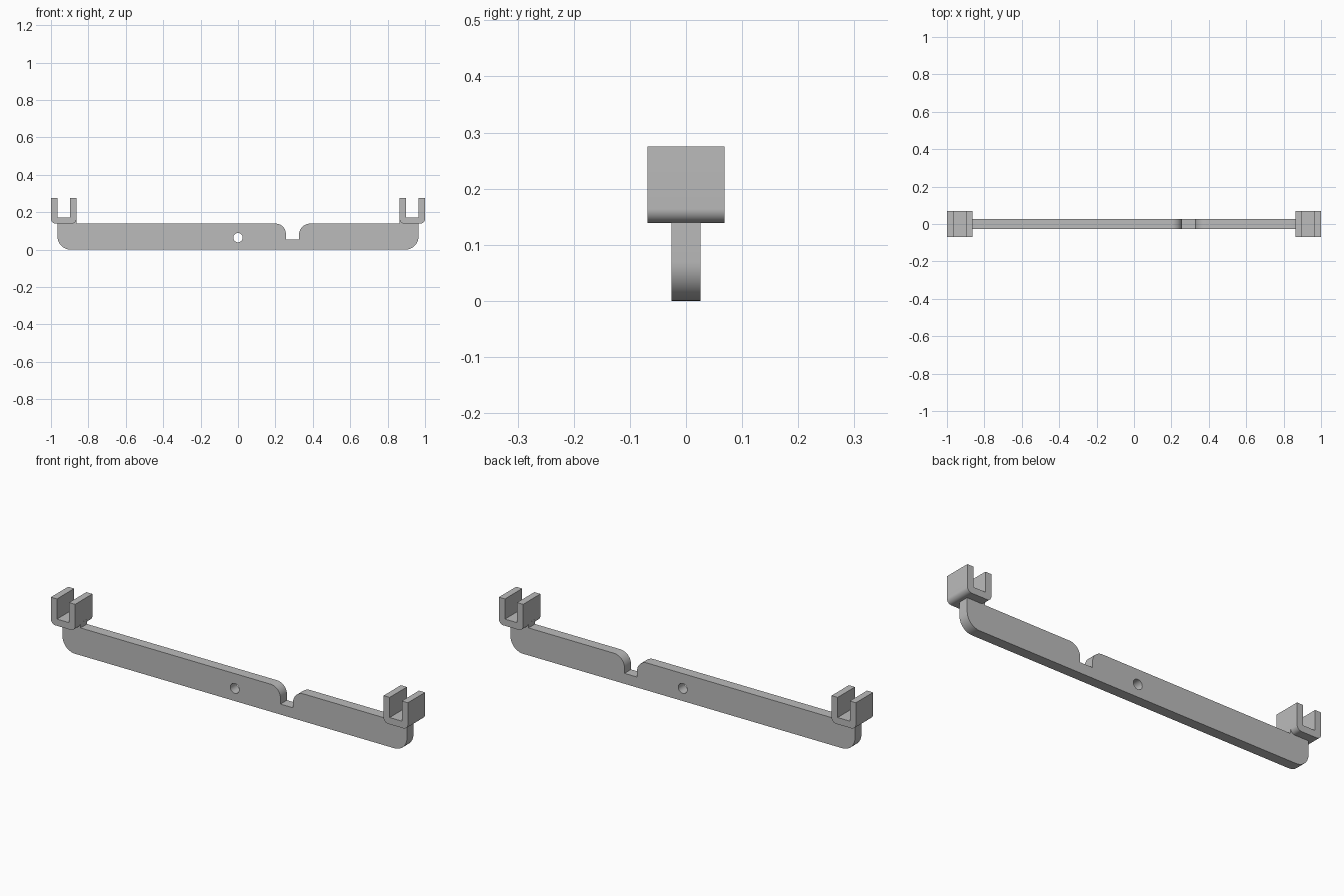
import bpy, bmesh, math
from mathutils import Vector

if "Cube" in bpy.data.objects:
    bpy.data.objects.remove(bpy.data.objects["Cube"])

grey = bpy.data.materials.new("plain_grey")
grey.use_nodes = True
colour = (0.5, 0.5, 0.5, 1)
grey.diffuse_color = colour
grey.node_tree.nodes["Principled BSDF"].inputs["Base Color"].default_value = colour


def rounded(corners, steps=10):
    """Round right-angled corners given as (x, z, radius)."""
    pts = []
    for i, (x, z, r) in enumerate(corners):
        p = Vector((x, z))
        if r == 0:
            pts.append(p)
            continue
        before = (Vector(corners[i - 1][:2]) - p).normalized()
        after = (Vector(corners[(i + 1) % len(corners)][:2]) - p).normalized()
        centre = p + (before + after) * r
        for k in range(steps + 1):
            t = math.pi / 2 * k / steps
            pts.append(centre - (after * math.cos(t) + before * math.sin(t)) * r)
    return pts


def extrude_profile(name, corners, half_depth, x=0):
    """Extrude an x-z outline symmetrically along y."""
    bm = bmesh.new()
    face = bm.faces.new([bm.verts.new((p.x, -half_depth, p.y)) for p in rounded(corners)])
    out = bmesh.ops.extrude_face_region(bm, geom=[face])
    verts = [v for v in out["geom"] if isinstance(v, bmesh.types.BMVert)]
    bmesh.ops.translate(bm, verts=verts, vec=(0, 2 * half_depth, 0))
    bmesh.ops.recalc_face_normals(bm, faces=bm.faces)
    mesh = bpy.data.meshes.new(name)
    bm.to_mesh(mesh)
    bm.free()
    mesh.materials.append(grey)
    obj = bpy.data.objects.new(name, mesh)
    bpy.context.collection.objects.link(obj)
    obj.location.x = x
    return obj


def smooth(obj):
    bpy.ops.object.select_all(action="DESELECT")
    obj.select_set(True)
    bpy.context.view_layer.objects.active = obj
    bpy.ops.object.shade_smooth_by_angle(angle=math.radians(30))


# Long bar with rounded lower ends, a notch and small rises under the brackets
end, top, rise, inner, floor = 0.965, 0.139, 0.163, 0.864, 0.053
bar = extrude_profile("bar", [
    (-end, 0, 0.07), (end, 0, 0.07),
    (end, rise, 0), (inner, rise, 0), (inner, top, 0),
    (0.326, top, 0.06), (0.326, floor, 0),
    (0.256, floor, 0), (0.256, top, 0.055),
    (-inner, top, 0), (-inner, rise, 0), (-end, rise, 0),
], 0.026)

# Round hole through the middle of the bar
bpy.ops.mesh.primitive_cylinder_add(vertices=32, radius=0.025, depth=0.2,
                                    location=(0, 0, 0.064),
                                    rotation=(math.pi / 2, 0, 0))
cutter = bpy.context.object
cutter.name = "hole_cutter"
cutter.hide_render = True
cutter.hide_set(True)
cutter.display_type = "WIRE"
cut = bar.modifiers.new("hole", "BOOLEAN")
cut.operation = "DIFFERENCE"
cut.object = cutter
cut.solver = "EXACT"

# Bake the hole, then drop the cutter
depsgraph = bpy.context.evaluated_depsgraph_get()
bar_mesh = bpy.data.meshes.new_from_object(bar.evaluated_get(depsgraph))
bar.modifiers.clear()
bar.data = bar_mesh
bpy.data.objects.remove(cutter)
smooth(bar)

# U-shaped brackets at both ends
w, wall, high = 0.068, 0.034, 0.275
for name, x in (("left_bracket", 1 - w), ("right_bracket", w - 1)):
    smooth(extrude_profile(name, [
        (-w, top, 0.025), (w, top, 0.025),
        (w, high, 0), (wall, high, 0), (wall, 0.173, 0),
        (-wall, 0.173, 0), (-wall, high, 0), (-w, high, 0),
    ], 0.069, x))
